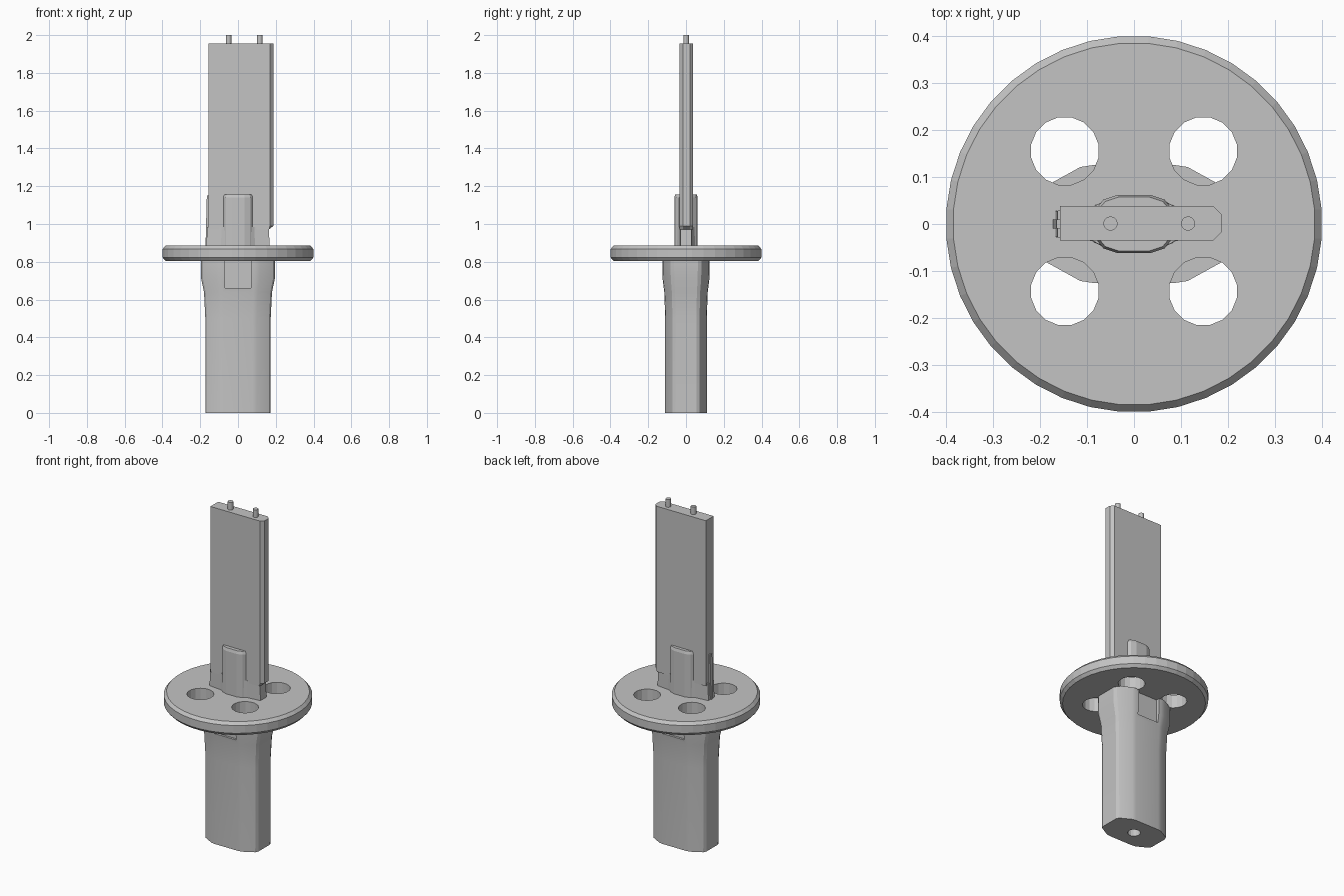
import bpy, bmesh, math

old = bpy.data.objects.get("Cube")
if old:
    bpy.data.objects.remove(old, do_unlink=True)

grey = bpy.data.materials.new("plain_grey")
grey.use_nodes = True
colour = (0.55, 0.55, 0.55, 1)
grey.diffuse_color = colour
grey.node_tree.nodes["Principled BSDF"].inputs["Base Color"].default_value = colour


def finish(name, bm):
    bmesh.ops.recalc_face_normals(bm, faces=bm.faces)
    mesh = bpy.data.meshes.new(name)
    bm.to_mesh(mesh)
    bm.free()
    mesh.materials.append(grey)
    obj = bpy.data.objects.new(name, mesh)
    bpy.context.collection.objects.link(obj)
    return obj


def loft(name, rings):
    """Skin a stack of (outline, z) rings that share a point count."""
    bm = bmesh.new()
    loops = [[bm.verts.new((x, y, z)) for x, y in pts] for pts, z in rings]
    for low, high in zip(loops, loops[1:]):
        n = len(low)
        for i in range(n):
            j = (i + 1) % n
            bm.faces.new((low[i], low[j], high[j], high[i]))
    bm.faces.new(loops[0][::-1])
    bm.faces.new(loops[-1])
    return finish(name, bm)


def mirrored(quarter):
    """Outline from its +x +y quarter, listed from +x towards +y."""
    half = quarter + [(-x, y) for x, y in reversed(quarter)]
    return half + [(-x, -y) for x, y in half]


def circle(r, n, cx=0, cy=0):
    return [(cx + r * math.cos(math.tau * (i + 0.5) / n),
             cy + r * math.sin(math.tau * (i + 0.5) / n)) for i in range(n)]


def rectangle(x0, x1, y0, y1):
    return [(x0, y0), (x1, y0), (x1, y1), (x0, y1)]


def cut(target, cutter):
    cutter.hide_render = True
    mod = target.modifiers.new("cut", "BOOLEAN")
    mod.operation = "DIFFERENCE"
    mod.solver = "EXACT"
    mod.object = cutter
    bpy.context.view_layer.objects.active = target
    bpy.ops.object.modifier_apply(modifier=mod.name)
    bpy.data.objects.remove(cutter, do_unlink=True)


def smooth(obj, degrees=22):
    bpy.ops.object.select_all(action="DESELECT")
    obj.select_set(True)
    bpy.context.view_layer.objects.active = obj
    bpy.ops.object.shade_smooth_by_angle(angle=math.radians(degrees))


# Handle: chamfered bar that flares under the guard
def handle_ring(w, d):
    return mirrored([(w, d * 0.5), (w * 0.95, d * 0.65), (w * 0.58, d * 0.97), (w * 0.45, d)])


handle = loft("handle", [(handle_ring(0.172, 0.11), 0), (handle_ring(0.173, 0.11), 0.5),
                         (handle_ring(0.18, 0.115), 0.64), (handle_ring(0.195, 0.124), 0.71),
                         (handle_ring(0.196, 0.125), 0.81)])
cut(handle, loft("socket_cutter", [(circle(0.035, 16), -0.1), (circle(0.035, 16), 0.2)]))
for side in (-1, 1):
    y0, y1 = sorted((side * 0.105, side * 0.2))
    cut(handle, loft("recess_cutter", [(rectangle(-0.07, 0.07, y0, y1), 0.66),
                                       (rectangle(-0.07, 0.07, y0, y1), 0.9)]))
smooth(handle)

# Guard: round plate with bevelled rim and four holes
guard = loft("guard", [(circle(0.385, 40), 0.805), (circle(0.4, 40), 0.822),
                       (circle(0.4, 40), 0.868), (circle(0.385, 40), 0.885)])
for x in (-0.147, 0.147):
    for y in (-0.143, 0.155):
        cut(guard, loft("hole_cutter", [(circle(0.073, 16, x, y), 0.7),
                                        (circle(0.073, 16, x, y), 1.0)]))

# Collar that holds the blade, with a taller clip in the middle
collar = mirrored([(0.168, 0.028), (0.09, 0.036), (0.06, 0.052), (0.035, 0.06)])
loft("collar", [(collar, 0.87), ([(x * 0.97, y) for x, y in collar], 0.985)])
clip = mirrored([(0.078, 0.036), (0.065, 0.052), (0.035, 0.062)])
loft("blade_clip", [(clip, 0.87), (clip, 1.14),
                    ([(x * 0.94, y * 0.92) for x, y in clip], 1.157)])

# Blade: flat slab with chamfered right edge and cut lower corner
c = 0.018
blade_outline = [(-0.157, -0.035), (0.187 - c, -0.035), (0.187, -0.035 + c),
                 (0.187, 0.038 - c), (0.187 - c, 0.038), (-0.157, 0.038)]
lower = [(min(x, 0.165), y) for x, y in blade_outline]
loft("blade", [(lower, 0.972), (blade_outline, 0.99), (blade_outline, 1.955)])

# Small rib along the lower left edge of the blade
loft("blade_rib", [(rectangle(-0.172, -0.15, -0.01, 0.01), 0.88),
                   (rectangle(-0.165, -0.15, -0.01, 0.01), 1.15)])

# Two pins on the blade tip
for name, x in (("left_pin", 0.115), ("right_pin", -0.05)):
    smooth(loft(name, [(circle(0.015, 16, x, 0.001), 1.94),
                       (circle(0.015, 16, x, 0.001), 2.0)]), 30)
